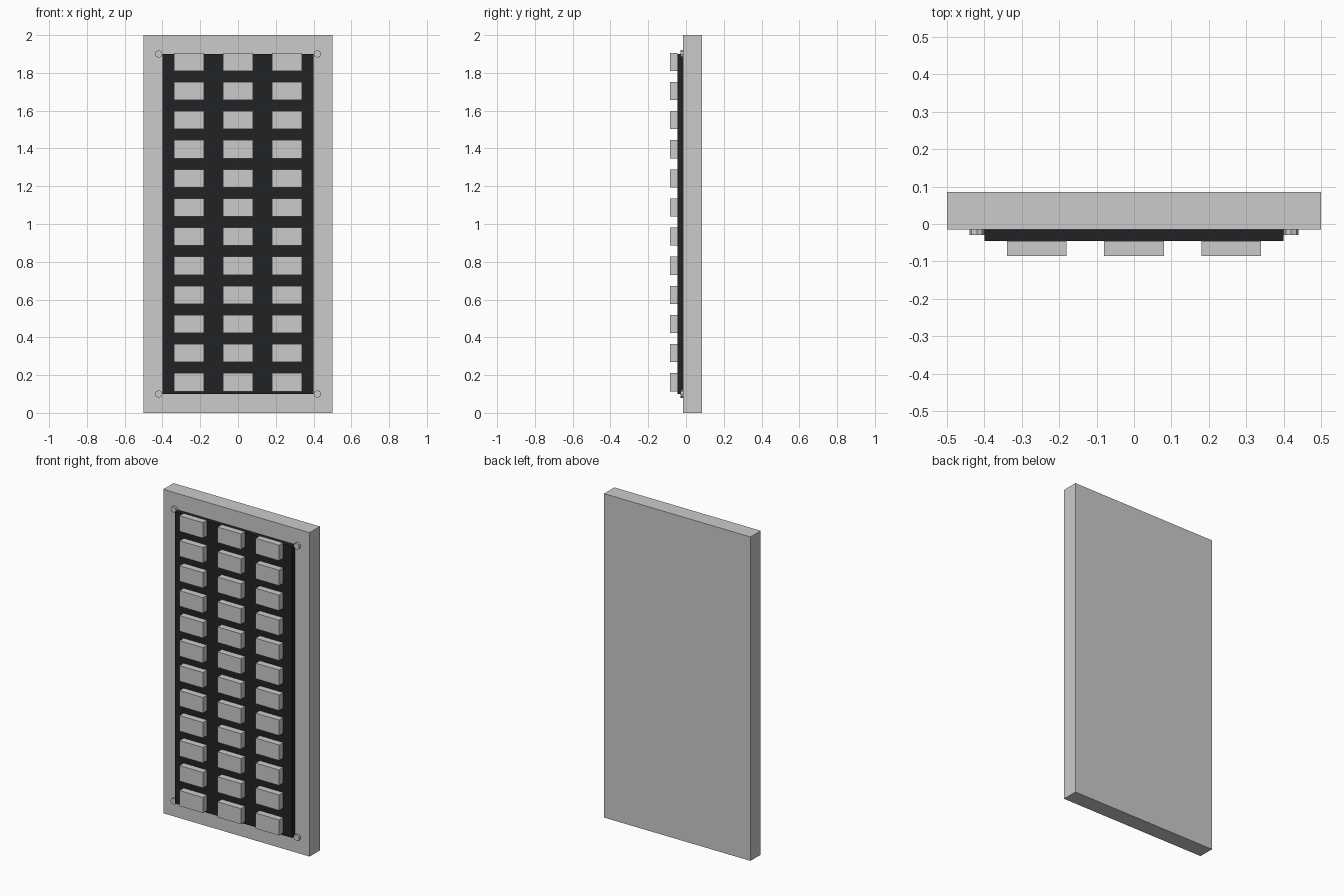
import bpy
from math import pi

if "Cube" in bpy.data.objects:
    bpy.data.objects.remove(bpy.data.objects["Cube"])


def box(name, x, y, z, material=None):
    """Box from (min, max) ranges along each axis."""
    bpy.ops.mesh.primitive_cube_add(size=1, location=[(a + b) / 2 for a, b in (x, y, z)])
    ob = bpy.context.object
    ob.name = name
    ob.scale = [b - a for a, b in (x, y, z)]
    bpy.ops.object.transform_apply(location=False, rotation=False, scale=True)
    if material:
        ob.data.materials.append(material)
    return ob


black = bpy.data.materials.new("black_panel")
black.diffuse_color = (0.015, 0.016, 0.018, 1)
black.use_nodes = True
black.node_tree.nodes["Principled BSDF"].inputs["Base Color"].default_value = black.diffuse_color

FRONT = -0.015   # front face of the backing slab
FACE = -0.045    # front face of the dark panel

# Backing slab and dark inset panel
box("backing_slab", (-0.5, 0.5), (FRONT, 0.085), (0, 2))
box("dark_panel", (-0.4, 0.4), (FACE, FRONT), (0.1, 1.9), black)

# Grid of raised blocks, 3 columns by 12 rows
for row in range(12):
    z = 0.162 + row * 0.1542
    for col in range(3):
        x = (col - 1) * 0.26
        box(f"block_{row}_{col}", (x - 0.08, x + 0.08), (-0.085, FACE), (z - 0.048, z + 0.048))

# Corner bolts
for x in (-0.42, 0.42):
    for z in (0.1, 1.9):
        bpy.ops.mesh.primitive_cylinder_add(vertices=8, radius=0.02, depth=0.03,
                                            location=(x, FRONT, z), rotation=(pi / 2, 0, 0))
        bpy.context.object.name = "corner_bolt"
